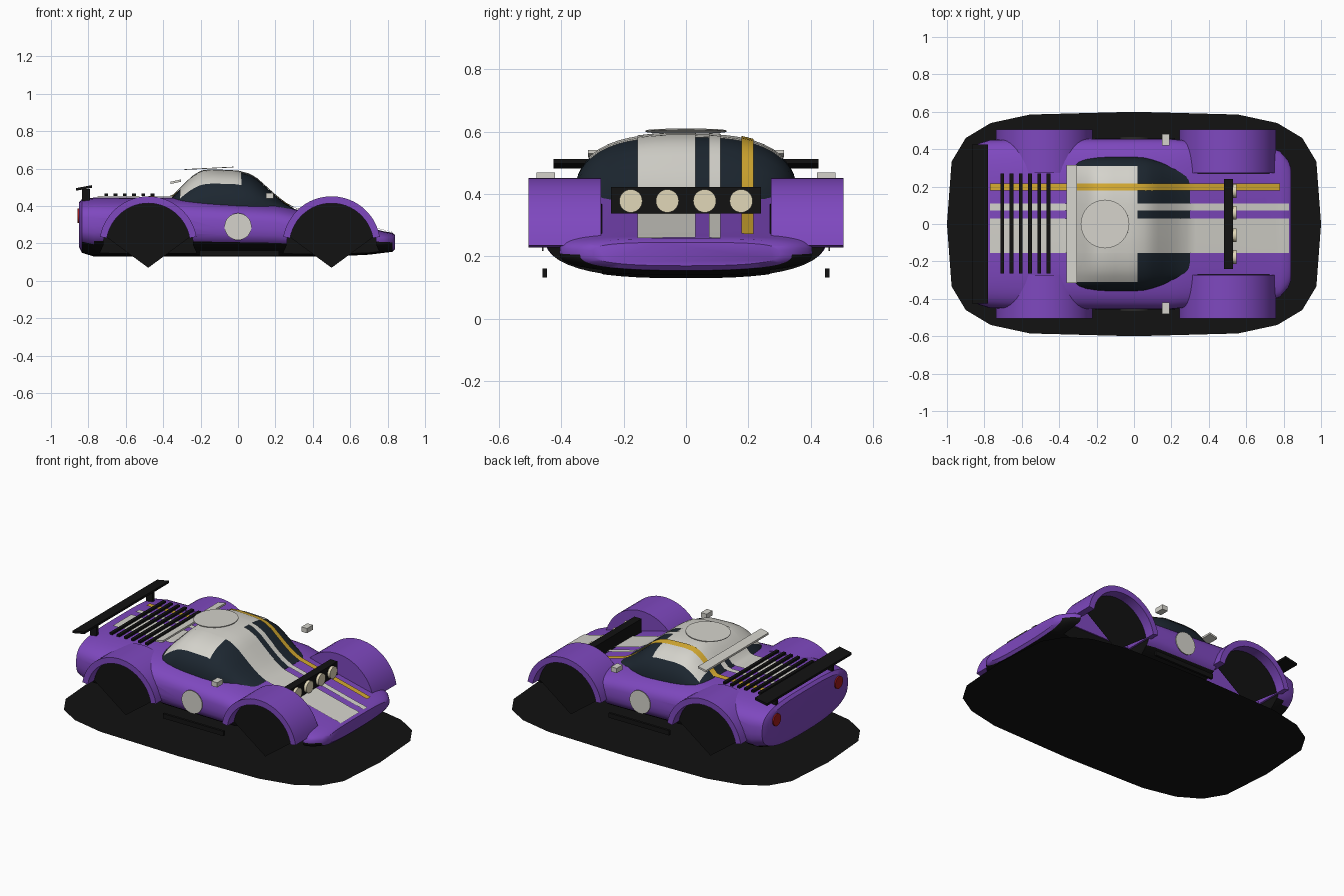
import bpy, bmesh, math
from mathutils import Matrix

if "Cube" in bpy.data.objects:
    bpy.data.objects.remove(bpy.data.objects["Cube"])

def mat(name, c):
    m = bpy.data.materials.new(name)
    m.diffuse_color = (*c, 1)
    m.use_nodes = True
    m.node_tree.nodes["Principled BSDF"].inputs["Base Color"].default_value = m.diffuse_color
    return m

PURPLE, BLACK = mat("purple", (.21, .065, .52)), mat("black", (.006, .006, .006))
GLASS, WHITE = mat("glass", (.012, .02, .03)), mat("white", (.66, .65, .6))
GOLD, RED, CREAM = mat("gold", (.66, .40, .03)), mat("red", (.35, .01, .01)), mat("cream", (.75, .68, .48))

def make(name, verts, faces, *mats, angle=35):
    me = bpy.data.meshes.new(name)
    me.from_pydata(verts, [], faces)
    bm = bmesh.new()
    bm.from_mesh(me)
    bmesh.ops.recalc_face_normals(bm, faces=bm.faces)
    bm.to_mesh(me)
    bm.free()
    for m in mats:
        me.materials.append(m)
    ob = bpy.data.objects.new(name, me)
    bpy.context.collection.objects.link(ob)
    smooth(ob, angle)
    return ob

def smooth(ob, angle=35):
    bpy.ops.object.select_all(action='DESELECT')
    ob.select_set(True)
    bpy.context.view_layer.objects.active = ob
    bpy.ops.object.shade_smooth_by_angle(angle=math.radians(angle))

def loft(name, rings, *mats, angle=35):
    n = len(rings[0])
    faces = [(r*n+i, r*n+(i+1) % n, (r+1)*n+(i+1) % n, (r+1)*n+i)
             for r in range(len(rings)-1) for i in range(n)]
    faces += [tuple(range(n)), tuple(range((len(rings)-1)*n, len(rings)*n))]
    return make(name, [v for r in rings for v in r], faces, *mats, angle=angle)

def prism(name, pts, y0, y1, m):
    return loft(name, [[(x, y, z) for x, z in pts] for y in (y0, y1)], m)

def box(name, x0, x1, y0, y1, z0, z1, m):
    return prism(name, [(x0, z0), (x1, z0), (x1, z1), (x0, z1)], y0, y1, m)

def disc(name, loc, r, depth, axis, m, tilt=0):
    bm = bmesh.new()
    rot = {'X': Matrix.Rotation(math.pi/2, 4, 'Y'), 'Y': Matrix.Rotation(math.pi/2, 4, 'X'),
           'Z': Matrix.Rotation(tilt, 4, 'Y')}[axis]
    bmesh.ops.create_cone(bm, cap_ends=True, segments=32, radius1=r, radius2=r, depth=depth,
                          matrix=Matrix.Translation(loc) @ rot)
    me = bpy.data.meshes.new(name)
    bm.to_mesh(me)
    bm.free()
    me.materials.append(m)
    ob = bpy.data.objects.new(name, me)
    bpy.context.collection.objects.link(ob)
    smooth(ob)

def arc(cx, r, a0=10, a1=170, n=24, cz=.19):
    return [(cx + r*math.cos(math.radians(a0+(a1-a0)*i/n)),
             cz + r*math.sin(math.radians(a0+(a1-a0)*i/n))) for i in range(n+1)]

def interp(table, x):
    for a, b in zip(table, table[1:]):
        if a[0] <= x <= b[0]:
            t = (x-a[0])/(b[0]-a[0])
            return [p+(q-p)*t for p, q in zip(a[1:], b[1:])]

def power(v, n):
    return math.copysign(abs(v)**(2/n), v)

# Stations: x, half width, bottom, top
BODY = [(-.85, .39, .18, .42), (-.835, .43, .15, .437), (-.77, .45, .13, .445), (-.5, .455, .13, .447),
        (-.3, .455, .13, .445), (-.1, .455, .13, .43), (.2, .455, .13, .41), (.3, .445, .13, .385),
        (.5, .43, .13, .335), (.7, .42, .14, .285), (.78, .39, .15, .265), (.825, .34, .155, .257),
        (.84, .30, .17, .245)]
# Stations: x, half width, top
CABIN = [(-.36, .31, .44), (-.3, .345, .50), (-.25, .352, .55), (-.2, .357, .583), (-.14, .36, .59),
         (0, .36, .583), (.06, .355, .567), (.1, .345, .545), (.15, .33, .50), (.2, .31, .455),
         (.25, .295, .415), (.3, .28, .387)]
BASE, NU, NL, NC = .36, 3.5, 2.6, 2.8

def top_z(x, y):
    w, zb, zt = interp(BODY, x)
    zc = (zb+zt)/2
    z = zc + (zt-zc)*max(0, 1-abs(y/w)**NU)**(1/NU)
    c = interp(CABIN, x)
    if c and abs(y) < c[0]:
        z = max(z, BASE + (c[1]-BASE)*(1-abs(y/c[0])**NC)**(1/NC))
    return z

# Main body shell, black below the sill line
rings = []
for x, w, zb, zt in BODY:
    ring = []
    for i in range(48):
        a = 2*math.pi*i/48
        n = NU if i <= 24 else NL
        ring.append((x, w*power(math.cos(a), n), (zb+zt)/2 + (zt-zb)/2*power(math.sin(a), n)))
    rings.append(ring)
body = loft("body", rings, PURPLE, BLACK)
for p in body.data.polygons:
    if p.center.z < .205 and abs(p.center.x) < .83:
        p.material_index = 1

# Wheel openings, fenders and wheel well fills
for end, cx in (("rear", -.48), ("front", .5)):
    for side, s in (("right", -1), ("left", 1)):
        cut = prism("wheel_cutter", arc(cx, .24, 0, 180) + [(cx-.29, .08), (cx+.29, .08)], s*.27, s*.6, BLACK)
        cut.hide_render = True
        mod = body.modifiers.new("opening", 'BOOLEAN')
        mod.operation, mod.object, mod.solver = 'DIFFERENCE', cut, 'EXACT'
        mod.material_mode = 'TRANSFER'
        bpy.context.view_layer.objects.active = body
        bpy.ops.object.modifier_apply(modifier=mod.name)
        bpy.data.objects.remove(cut)
        tag = f"{end}_{side}"
        prism(f"{tag}_fender", arc(cx, .262) + arc(cx, .225)[::-1], s*.272, s*.505, PURPLE)
        prism(f"{tag}_fender_inner_wall", arc(cx, .25), s*.272, s*.28, PURPLE)
        pts = arc(cx, .235, 12, 168) + [(cx, .07)]
        make(f"{tag}_wheel_well", [(x, s*.44, z) for x, z in pts], [tuple(range(len(pts)))], BLACK)
smooth(body)

# Cabin
loft("cabin", [[(x, w*power(math.cos(math.pi*i/28), NC), BASE + (t-BASE)*power(math.sin(math.pi*i/28), NC))
                for i in range(29)] for x, w, t in CABIN], GLASS)

# Panels and stripes that hug the body and cabin
def strip(name, x0, x1, y0, y1, lift, m, ny=2):
    nx = max(4, round((x1-x0)/.025))
    v = [(x0+(x1-x0)*i/nx, y0+(y1-y0)*j/ny) for i in range(nx+1) for j in range(ny+1)]
    k = ny+1
    f = [(i*k+j, (i+1)*k+j, (i+1)*k+j+1, i*k+j+1) for i in range(nx) for j in range(ny)]
    make(name, [(x, y, top_z(x, y)+lift) for x, y in v], f, m, angle=60)

strip("roof_panel", -.31, .02, -.31, .31, .004, WHITE, 20)
strip("wide_stripe", -.77, .83, -.155, .03, .007, WHITE, 4)
strip("thin_stripe", -.77, .83, .073, .11, .007, WHITE)
strip("gold_stripe", -.77, .78, .178, .216, .009, GOLD)
disc("roof_roundel", (-.155, 0, .602), .13, .004, 'Z', WHITE, -.05)

# Engine louvers
for i in range(6):
    x = -.705 + i*.0495
    box(f"louver_{i+1}", x-.01, x+.01, -.265, .27, .454, .466, BLACK)

# Roof spoiler and rear wing
prism("roof_spoiler", [(-.36, .518), (-.305, .53), (-.305, .542), (-.36, .53)], -.315, .315, WHITE)
prism("rear_wing", [(-.865, .482), (-.78, .498), (-.78, .512), (-.865, .496)], -.425, .425, BLACK)

# Light bar
box("light_bar", .48, .53, -.24, .24, .337, .422, BLACK)
for i, y in enumerate((-.177, -.06, .06, .177)):
    disc(f"lamp_{i+1}", (.535, y, .378), .037, .025, 'X', CREAM)

# Mirrored details
for side, s in (("right", -1), ("left", 1)):
    box(f"{side}_wing_support", -.835, -.79, s*.27, s*.29, .42, .49, BLACK)
    box(f"{side}_mirror", .15, .19, s*.42, s*.48, .44, .47, WHITE)
    box(f"{side}_skirt", -.205, .22, s*.446, s*.461, .132, .162, BLACK)
    disc(f"{side}_door_roundel", (0, s*.46, .29), .072, .005, 'Y', WHITE)
    disc(f"{side}_tail_light", (-.85, s*.31, .348), .038, .016, 'X', RED)

# Flat base plate
plate = [(power(math.cos(math.pi*i/10), 4), .6*power(math.sin(math.pi*i/10), 4), 0) for i in range(20)]
make("base_plate", plate, [tuple(range(20))], BLACK)
